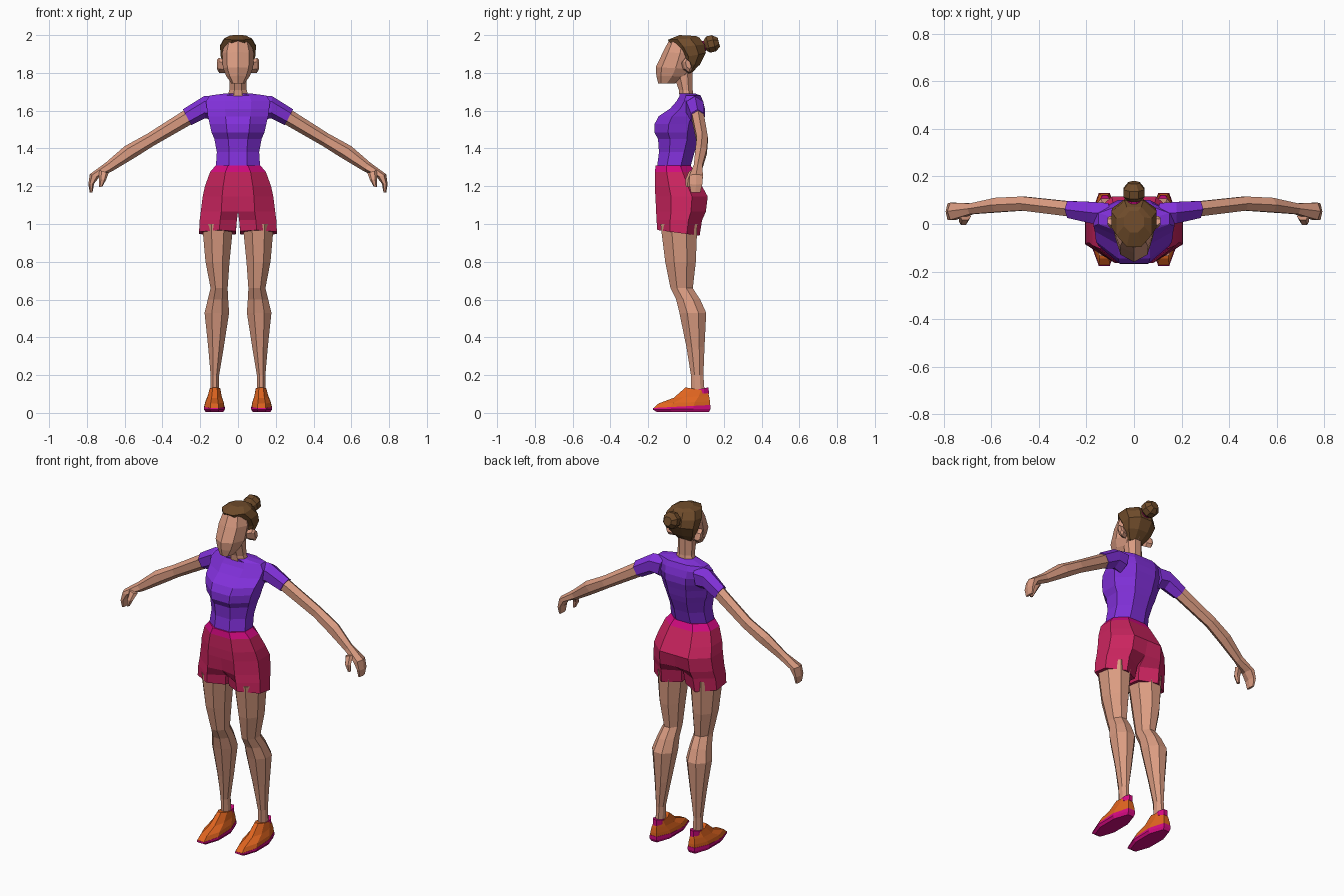
import bpy, bmesh, math
from mathutils import Vector


def material(name, rgb):
    m = bpy.data.materials.new(name)
    m.diffuse_color = (*rgb, 1)
    return m


SKIN = material("skin", (0.70, 0.33, 0.22))
PURPLE = material("purple shirt", (0.22, 0.03, 0.70))
CRIMSON = material("crimson shorts", (0.60, 0.018, 0.115))
MAGENTA = material("magenta trim", (0.66, 0.003, 0.22))
ORANGE = material("orange shoe", (0.75, 0.13, 0.014))
BROWN = material("brown hair", (0.16, 0.072, 0.024))


def skin_rings(name, rings, mats, mirror=False, rule=None):
    """Join rings of points into a closed flat-faced body."""
    bm = bmesh.new()
    loops = [[bm.verts.new(p) for p in r] for r in rings]
    n = len(loops[0])
    for a, b in zip(loops, loops[1:]):
        for i in range(n):
            j = (i + 1) % n
            bm.faces.new((a[i], a[j], b[j], b[i]))
    bm.faces.new(loops[0][::-1])
    bm.faces.new(loops[-1])
    bmesh.ops.recalc_face_normals(bm, faces=bm.faces)
    if rule:
        for f in bm.faces:
            f.material_index = rule(f.calc_center_median())
    me = bpy.data.meshes.new(name)
    bm.to_mesh(me)
    bm.free()
    for m in mats:
        me.materials.append(m)
    ob = bpy.data.objects.new(name, me)
    bpy.context.collection.objects.link(ob)
    if mirror:
        mod = ob.modifiers.new("mirror", 'MIRROR')
        mod.use_clip = False
        mod.use_mirror_merge = False
    return ob


def ring(c, u, v, n=8, flat=True):
    """Polygon ring around c spanned by half-axes u and v."""
    off = math.pi / n if flat else 0
    k = 1 / math.cos(off)
    return [Vector(c) + Vector(u) * k * math.cos(off + i * math.tau / n)
            + Vector(v) * k * math.sin(off + i * math.tau / n) for i in range(n)]


def level(x, hw, front, back, n=8, flat=True):
    """Ring across x, running from a front (y, z) to a back (y, z)."""
    (fy, fz), (by, bz) = front, back
    return ring((x, (fy + by) / 2, (fz + bz) / 2), (hw, 0, 0),
                (0, (by - fy) / 2, (bz - fz) / 2), n, flat)


def limb(top, bot, y0, y1, n=6):
    """Arm ring from a top (x, z) to a bottom (x, z), y0 to y1 wide."""
    (tx, tz), (bx, bz) = top, bot
    return ring(((tx + bx) / 2, (y0 + y1) / 2, (tz + bz) / 2),
                ((tx - bx) / 2, 0, (tz - bz) / 2), (0, (y1 - y0) / 2, 0), n, False)


# Shirt body: z, half width, front y, back y
shirt = [(1.29, .118, -.155, .02), (1.38, .112, -.143, .045), (1.45, .125, -.148, .07),
         (1.485, .14, -.168, .08), (1.53, .15, -.166, .09), (1.57, .16, -.145, .1),
         (1.61, .165, -.085, .1), (1.65, .17, -.05, .09), (1.68, .15, -.033, .078),
         (1.692, .06, -.035, .045)]
skin_rings("shirt_body", [level(0, w, (f, z), (b, z)) for z, w, f, b in shirt], [PURPLE])

# Sleeves
skin_rings("sleeve", [limb((.10, 1.68), (.13, 1.55), -.01, .095),
                      limb((.18, 1.677), (.175, 1.56), -.005, .1),
                      limb((.292, 1.607), (.247, 1.523), .02, .102)], [PURPLE], True)

# Bare arms with hands curling down
skin_rings("arm", [limb((.27, 1.612), (.235, 1.535), .025, .098),
                   limb((.48, 1.478), (.45, 1.412), .052, .12),
                   limb((.60, 1.412), (.54, 1.355), .045, .115),
                   limb((.70, 1.325), (.665, 1.28), .038, .09),
                   limb((.785, 1.263), (.735, 1.248), .012, .095),
                   limb((.792, 1.21), (.762, 1.213), .012, .092),
                   limb((.785, 1.168), (.770, 1.168), .022, .08)], [SKIN], True)
skin_rings("thumb", [limb((.735, 1.285), (.685, 1.27), .015, .05),
                     limb((.735, 1.235), (.698, 1.235), -.006, .026),
                     limb((.735, 1.195), (.718, 1.198), -.002, .018)], [SKIN], True)


# Shorts: D-shaped half section, mirrored
def half(z, x0, x1, f, b, inset=0, hem=0):
    w, d = x1 - x0, b - f
    pts = [(x0, f + inset), (x0 + .45 * w, f), (x1, f + .3 * d),
           (x1, b - .3 * d), (x0 + .5 * w, b), (x0, b - inset)]
    return [(x, y, z - hem * (y - f) / d) for x, y in pts]


skin_rings("shorts", [half(1.31, 0, .118, -.16, .025), half(1.275, 0, .148, -.165, .045),
                      half(1.20, 0, .175, -.165, .085), half(1.145, 0, .187, -.162, .115),
                      half(1.065, 0, .197, -.158, .105, .012),
                      half(1.02, .006, .203, -.156, .085, .05),
                      half(.968, .012, .206, -.152, .072, .05, .03)],
           [CRIMSON, MAGENTA], True, lambda c: int(c.z > 1.28))

# Legs: z, inner x, outer x, front y, back y
legs = [(1.0, .025, .19, -.135, .06), (.80, .045, .172, -.11, .052),
        (.66, .055, .145, -.082, .036), (.60, .052, .16, -.052, .075),
        (.53, .047, .177, -.035, .107), (.35, .075, .158, .002, .098),
        (.20, .1, .145, .026, .092), (.09, .1, .145, .028, .1)]
skin_rings("leg", [level((a + b) / 2, (b - a) / 2, (f, z), (k, z))
                   for z, a, b, f, k in legs], [SKIN], True)

# Shoes: sole, upper and heel collar
skin_rings("shoe_sole", [level(.125, .047, (-.155, .005), (.122, .005)),
                         level(.125, .056, (-.176, .018), (.13, .022)),
                         level(.125, .054, (-.174, .026), (.13, .042))], [MAGENTA], True)
skin_rings("shoe_upper", [level(.125, .053, (-.173, .025), (.128, .04)),
                          level(.125, .049, (-.145, .05), (.127, .06)),
                          level(.124, .038, (-.065, .08), (.122, .09)),
                          level(.122, .028, (-.002, .135), (.114, .115))], [ORANGE], True)
skin_rings("shoe_collar", [level(.122, .027, (.03, .11), (.121, .1)),
                           level(.122, .027, (.04, .12), (.12, .135))], [MAGENTA], True)

# Neck
skin_rings("neck", [level(0, .058, (-.034, 1.67), (.042, 1.67)),
                    level(0, .046, (-.038, 1.71), (.035, 1.71)),
                    level(0, .046, (-.06, 1.77), (.035, 1.82))], [SKIN])

# Head
skin_rings("head", [level(0, .036, (-.147, 1.745), (-.055, 1.745), 8, False),
                    level(0, .062, (-.157, 1.785), (.01, 1.78), 8, False),
                    level(0, .08, (-.16, 1.83), (.05, 1.82), 8, False),
                    level(0, .084, (-.122, 1.91), (.06, 1.90), 8, False),
                    level(0, .066, (-.09, 1.972), (.05, 1.97), 8, False)], [SKIN])

# Ears
skin_rings("ear", [ring((.07, 0, 1.835), (0, .02, 0), (0, -.01, .03), 6),
                   ring((.1, .008, 1.84), (0, .02, 0), (0, -.01, .034), 6),
                   ring((.111, .012, 1.845), (0, .012, 0), (0, -.006, .022), 6)], [SKIN], True)

# Hair cap
skin_rings("hair_cap", [level(0, .045, (.0, 1.795), (.028, 1.80)),
                        level(0, .076, (-.018, 1.845), (.075, 1.845)),
                        level(0, .092, (-.025, 1.88), (.105, 1.905)),
                        level(0, .095, (-.062, 1.935), (.098, 1.95)),
                        level(0, .074, (-.096, 1.975), (.072, 1.985)),
                        level(0, .042, (-.035, 2.0), (.055, 1.995))], [BROWN])

# Hair tie and bun along a rising backward axis
def along(y, z, r, n=8):
    return ring((0, y, z), (r, 0, 0), (0, -.25 * r, .97 * r), n)


skin_rings("hair_tie", [along(.075, 1.937, .03), along(.108, 1.946, .026)], [MAGENTA])
skin_rings("hair_bun", [along(.095, 1.944, .022), along(.117, 1.95, .044),
                        along(.148, 1.957, .044), along(.174, 1.962, .024)], [BROWN])
